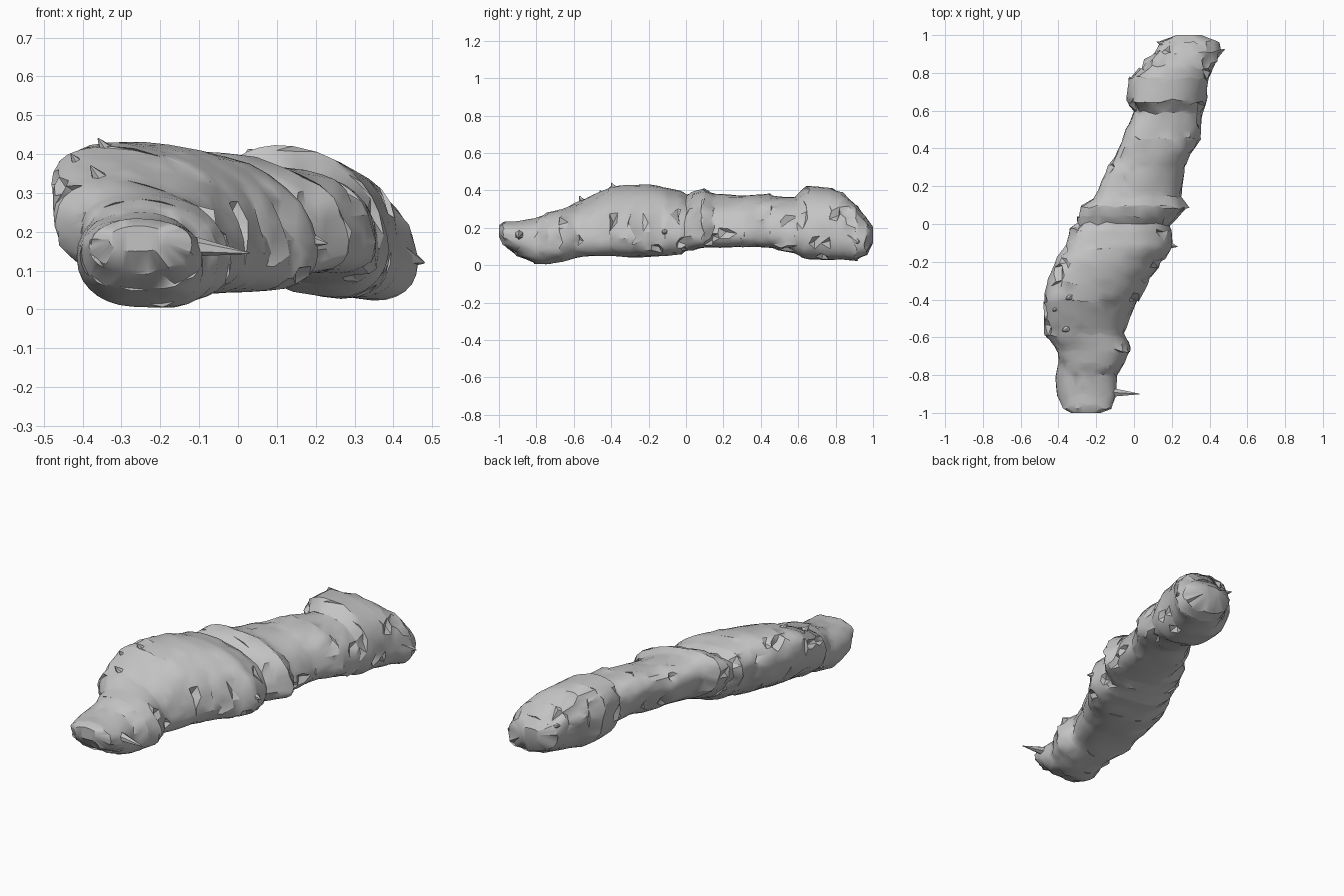
import bpy, bmesh, math, random
from mathutils import Vector, noise

if "Cube" in bpy.data.objects:
    bpy.data.objects.remove(bpy.data.objects["Cube"])

random.seed(4)
grey = bpy.data.materials.new("plain_grey")
grey.diffuse_color = (0.55, 0.55, 0.55, 1)
grey.use_nodes = True
grey.node_tree.nodes["Principled BSDF"].inputs["Base Color"].default_value = grey.diffuse_color

# cross-sections: y, x min, x max, z min, z max
SECTIONS = [
    (-1.0, -.33, -.18, .15, .21), (-.97, -.38, -.12, .10, .23),
    (-.90, -.41, -.09, .05, .235), (-.80, -.41, -.09, .0, .25),
    (-.74, -.40, -.05, .005, .28), (-.67, -.41, -.02, .02, .30),
    (-.58, -.47, -.05, .04, .335), (-.40, -.48, .02, .05, .42),
    (-.30, -.46, .08, .045, .43), (-.20, -.42, .15, .04, .43),
    (-.12, -.36, .21, .045, .42), (-.03, -.34, .20, .055, .395),
    (.0, -.30, .19, .075, .37), (.03, -.30, .23, .075, .39),
    (.09, -.28, .29, .09, .41), (.15, -.20, .25, .095, .385),
    (.30, -.14, .27, .095, .375), (.45, -.06, .35, .095, .375),
    (.59, .0, .365, .06, .36), (.65, -.04, .385, .03, .42),
    (.77, -.03, .40, .03, .415), (.83, .04, .42, .03, .39),
    (.91, .11, .46, .022, .325), (.96, .14, .45, .05, .255),
    (1.0, .22, .36, .12, .21)]


def section_at(y):
    for a, b in zip(SECTIONS, SECTIONS[1:]):
        if y <= b[0] + 1e-6:
            t = (y - a[0]) / (b[0] - a[0])
            return [p + (q - p) * t for p, q in zip(a, b)]
    return SECTIONS[-1]


def full(v):
    # slightly squarer than an ellipse
    return math.copysign(abs(v) ** .86, v)


def finish(bm, name, angle):
    bmesh.ops.recalc_face_normals(bm, faces=bm.faces)
    me = bpy.data.meshes.new(name)
    bm.to_mesh(me)
    bm.free()
    ob = bpy.data.objects.new(name, me)
    bpy.context.collection.objects.link(ob)
    me.materials.append(grey)
    bpy.ops.object.select_all(action='DESELECT')
    ob.select_set(True)
    bpy.context.view_layer.objects.active = ob
    bpy.ops.object.shade_smooth_by_angle(angle=math.radians(angle))
    return ob


# lumpy body, lofted along y; the oval leans down to the right
SIDES = 30
ys = sorted({round(-1 + i / 22, 3) for i in range(45)} | {s[0] for s in SECTIONS})
bm = bmesh.new()
rings = []
for y in ys:
    _, x0, x1, z0, z1 = section_at(y)
    lean = 0.45 * min(1, max(0, (y + .85) / .35))
    lean -= 0.12 * min(1, max(0, (y - .2) / .4))
    cx, cz, rx, rz = (x0 + x1) / 2, (z0 + z1) / 2, (x1 - x0) / 2, (z1 - z0) / 2
    ring = []
    for k in range(SIDES):
        t = 2 * math.pi * k / SIDES
        p = Vector((cx + rx * full(math.cos(t)), y, cz + rz * full(math.sin(t - lean))))
        out = Vector((p.x - cx, 0, p.z - cz)).normalized()
        d = 0.010 * noise.noise(p * 7)
        # torn, jagged patches on both sides and on top of the thin middle
        side = abs(math.sin(t)) < .8
        middle = .1 < y < .62 and math.sin(t) > 0
        if (side or middle) and -.7 < y < .9 and random.random() < .13:
            d += random.uniform(-.035, .018)
        p += out * d
        if abs(y) < .98:
            p.y += random.uniform(-.012, .012)
        p.z = max(p.z, 0)
        p.x = min(max(p.x, -.485), .47)
        ring.append(bm.verts.new(p))
    rings.append(ring)
for a, b in zip(rings, rings[1:]):
    for k in range(SIDES):
        j = (k + 1) % SIDES
        bm.faces.new((a[k], a[j], b[j], b[k]))
bm.faces.new(rings[0])
bm.faces.new(rings[-1])
bmesh.ops.triangulate(bm, faces=bm.faces)
finish(bm, "lumpy_body", 35)


# thin torn spikes: base point, tip, base radius
def spike(name, base, tip, radius):
    base, tip = Vector(base), Vector(tip)
    bm = bmesh.new()
    bmesh.ops.create_cone(bm, cap_ends=True, segments=6, radius1=radius,
                          radius2=.002, depth=(tip - base).length)
    q = (tip - base).to_track_quat('Z', 'Y')
    for v in bm.verts:
        v.co = q @ v.co + (base + tip) / 2
    finish(bm, name, 35)


spike("front_spike", (-.14, -.89, .165), (.03, -.90, .145), .03)
spike("back_spike", (.24, .92, .20), (.12, .965, .25), .05)
spike("right_rear_spike", (.38, .88, .15), (.48, .925, .12), .06)
spike("right_spike", (.12, -.10, .19), (.23, -.12, .17), .05)
for i, (x, y, z) in enumerate([(-.36, -.40, .44), (-.43, -.46, .40), (-.38, -.57, .37)]):
    spike(f"ridge_spike_{i + 1}", (x + .07, y + .05, z - .1), (x, y, z), .06)
